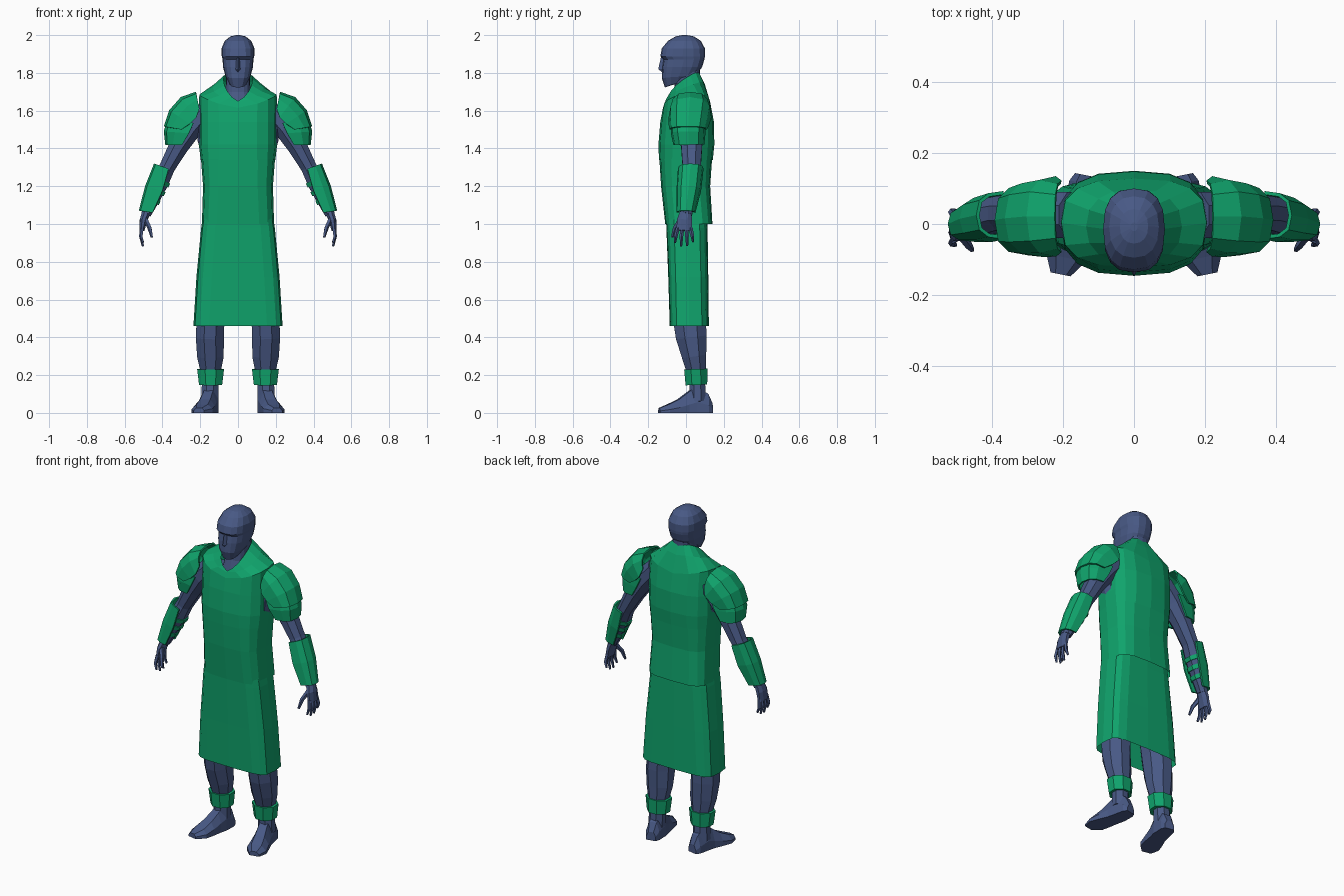
import bpy, bmesh, math
from mathutils import Vector


def material(name, rgb):
    m = bpy.data.materials.new(name)
    m.diffuse_color = (*rgb, 1)
    return m


SKIN = material("blue", (0.065, 0.10, 0.235))
CLOTH = material("green", (0.005, 0.37, 0.15))


def loft(name, rings, mat, closed=True, caps=True, mirror=False, thick=0):
    """Skin a row of equally long point loops."""
    bm = bmesh.new()
    rows = [[bm.verts.new(p) for p in r] for r in rings]
    n = len(rows[0])
    for a, b in zip(rows, rows[1:]):
        for i in range(n if closed else n - 1):
            j = (i + 1) % n
            bm.faces.new((a[i], a[j], b[j], b[i]))
    if caps:
        bm.faces.new(rows[0])
        bm.faces.new(rows[-1])
    bmesh.ops.recalc_face_normals(bm, faces=bm.faces)
    me = bpy.data.meshes.new(name)
    bm.to_mesh(me)
    bm.free()
    me.materials.append(mat)
    ob = bpy.data.objects.new(name, me)
    bpy.context.collection.objects.link(ob)
    if thick:
        s = ob.modifiers.new("thickness", 'SOLIDIFY')
        s.thickness = thick
        s.offset = 0
    if mirror:
        ob.modifiers.new("mirror", 'MIRROR')
    return ob


def ring(z, rx, front, back, p=0.75, tilt=0, lift=0, n=16):
    """Level body loop, front vertex first; tilt raises the back, lift the sides."""
    pts = []
    for i in range(n):
        a = 2 * math.pi * i / n
        s, c = math.sin(a), math.cos(a)
        s = 0 if abs(s) < 1e-6 else s
        c = 0 if abs(c) < 1e-6 else c
        x = rx * math.copysign(abs(s) ** p, s)
        y = (front + back) / 2 - (back - front) / 2 * math.copysign(abs(c) ** p, c)
        pts.append((x, y, z - tilt * c + lift * abs(s)))
    return pts


def tube(name, path, mat, n=8, caps=True):
    """Limb along (x, y, z, radius, y radius), mirrored to the other side."""
    rings = []
    for i, (x, y, z, ra, rb) in enumerate(path):
        t = Vector(path[min(i + 1, len(path) - 1)][:3]) - Vector(path[max(i - 1, 0)][:3])
        u = Vector((0, 1, 0)).cross(t).normalized()
        v = t.cross(u).normalized()
        rings.append([Vector((x, y, z)) + u * ra * math.cos(a) + v * rb * math.sin(a)
                      for a in (2 * math.pi * (k + 0.5) / n for k in range(n))])
    return loft(name, rings, mat, caps=caps, mirror=True)


def arch(name, sections, thick=0.01, n=7):
    """Armour shell: each section is apex x,z, edge x,z, front y, back y."""
    rings = []
    for ax, az, ex, ez, yf, yb in sections:
        row = []
        for k in range(n):
            a = math.pi * k / (n - 1)
            s = max(math.sin(a), 0) ** 0.8
            c = math.copysign(abs(math.cos(a)) ** 0.7, math.cos(a))
            row.append((ex + (ax - ex) * s, (yf + yb) / 2 - (yb - yf) / 2 * c, ez + (az - ez) * s))
        rings.append(row)
    return loft(name, rings, CLOTH, closed=False, caps=False, mirror=True, thick=thick)


# Head, nose and neck
loft("head", [
    ring(1.745, 0.045, -0.112, 0.02, tilt=0.022),
    ring(1.78, 0.066, -0.128, 0.055, tilt=0.008),
    ring(1.83, 0.079, -0.126, 0.085),
    ring(1.872, 0.082, -0.120, 0.098),
    ring(1.888, 0.086, -0.136, 0.10),
    ring(1.93, 0.087, -0.128, 0.10, 0.8),
    ring(1.97, 0.070, -0.095, 0.078, 0.85),
    ring(1.993, 0.040, -0.055, 0.042, 0.9),
    ring(2.0, 0.010, -0.020, 0.005, 1)], SKIN)
loft("nose", [
    [(-0.009, -0.115, 1.885), (0.009, -0.115, 1.885), (0, -0.132, 1.885)],
    [(-0.018, -0.115, 1.82), (0.018, -0.115, 1.82), (0, -0.147, 1.82)],
    [(-0.012, -0.115, 1.805), (0.012, -0.115, 1.805), (0, -0.128, 1.805)]], SKIN)
loft("neck", [ring(1.60, 0.085, -0.09, 0.08), ring(1.70, 0.066, -0.062, 0.07),
              ring(1.82, 0.062, -0.06, 0.075)], SKIN)

# Trunk that shows at the armholes
loft("trunk", [ring(1.34, 0.185, -0.07, 0.08), ring(1.44, 0.214, -0.078, 0.085),
               ring(1.55, 0.222, -0.07, 0.085), ring(1.62, 0.19, -0.05, 0.07)], SKIN)

# Tunic: chest with V collar, waist and skirt
loft("tunic_chest", [
    ring(1.72, 0.077, -0.105, 0.075, 0.9, tilt=0.07, lift=0.045),
    ring(1.695, 0.135, -0.112, 0.098, 0.85, tilt=0.05, lift=0.028),
    ring(1.63, 0.205, -0.122, 0.128, 0.72, tilt=0.015, lift=0.055),
    ring(1.54, 0.207, -0.136, 0.148, 0.75),
    ring(1.42, 0.207, -0.146, 0.150, 0.75),
    ring(1.34, 0.198, -0.143, 0.142, 0.7)], CLOTH, caps=False)
loft("tunic_waist", [
    ring(1.345, 0.196, -0.141, 0.138, 0.65),
    ring(1.20, 0.185, -0.132, 0.128, 0.6),
    ring(1.00, 0.191, -0.110, 0.140, 0.55)], CLOTH, caps=False)
loft("skirt", [
    ring(1.03, 0.187, -0.106, 0.112, 0.5),
    ring(0.98, 0.195, -0.104, 0.114, 0.5),
    ring(0.72, 0.220, -0.094, 0.118, 0.48),
    ring(0.46, 0.236, -0.086, 0.121, 0.45)], CLOTH, caps=False)

# Arms
tube("arm", [
    (0.17, 0.025, 1.60, 0.060, 0.070), (0.25, 0.025, 1.51, 0.066, 0.070),
    (0.315, 0.030, 1.41, 0.056, 0.060), (0.375, 0.030, 1.30, 0.045, 0.052),
    (0.415, 0.020, 1.22, 0.051, 0.054), (0.455, 0.008, 1.13, 0.042, 0.044),
    (0.487, 0.000, 1.05, 0.028, 0.034)], SKIN)

# Shoulder armour, two overlapping plates per side
arch("upper_shoulder_plate", [
    (0.222, 1.695, 0.205, 1.61, -0.075, 0.118), (0.30, 1.668, 0.22, 1.565, -0.087, 0.130),
    (0.36, 1.60, 0.255, 1.53, -0.088, 0.120), (0.388, 1.515, 0.30, 1.50, -0.083, 0.106)])
arch("lower_shoulder_plate", [
    (0.37, 1.55, 0.235, 1.535, -0.072, 0.098), (0.388, 1.49, 0.26, 1.48, -0.075, 0.098),
    (0.380, 1.42, 0.295, 1.42, -0.062, 0.092)])

# Bracers with inner straps
arch("bracer", [
    (0.440, 1.318, 0.367, 1.292, -0.038, 0.088), (0.487, 1.20, 0.40, 1.175, -0.046, 0.075),
    (0.520, 1.07, 0.452, 1.060, -0.045, 0.045)])
for i, (x, y, z, r) in enumerate([(0.412, 0.021, 1.225, 0.057), (0.433, 0.014, 1.178, 0.053),
                                  (0.455, 0.008, 1.13, 0.048)]):
    tube(f"bracer_strap_{i + 1}", [(x - 0.005, y, z + 0.011, r, r), (x + 0.005, y, z - 0.011, r, r)], CLOTH)

# Hands
tube("palm", [(0.485, 0.0, 1.065, 0.024, 0.032), (0.500, -0.008, 1.02, 0.022, 0.043),
              (0.509, -0.010, 0.965, 0.014, 0.044)], SKIN)
for i, (y, spread, tip) in enumerate([(-0.043, -0.016, 0.90), (-0.020, -0.006, 0.882),
                                      (0.003, 0.003, 0.885), (0.024, 0.014, 0.905)]):
    tube(f"finger_{i + 1}", [(0.508, y, 0.98, 0.011, 0.012), (0.514, y + spread * 0.7, 0.935, 0.010, 0.010),
                             (0.503, y + spread, tip, 0.006, 0.006)], SKIN, n=5)
tube("thumb", [(0.492, -0.025, 1.03, 0.014, 0.015), (0.468, -0.058, 0.98, 0.012, 0.012),
               (0.456, -0.073, 0.93, 0.007, 0.007)], SKIN, n=5)

# Legs and anklets
tube("leg", [
    (0.10, 0.01, 1.02, 0.085, 0.090), (0.12, 0.01, 0.75, 0.090, 0.090),
    (0.145, 0.018, 0.50, 0.080, 0.094), (0.149, 0.028, 0.40, 0.080, 0.088),
    (0.146, 0.043, 0.30, 0.076, 0.070), (0.145, 0.055, 0.22, 0.058, 0.056),
    (0.147, 0.060, 0.15, 0.048, 0.045), (0.150, 0.062, 0.06, 0.050, 0.048)], SKIN)
tube("anklet", [(0.145, 0.052, 0.232, 0.077, 0.067), (0.145, 0.055, 0.148, 0.066, 0.062)], CLOTH)

# Feet, lofted heel to toe and turned outward
foot = []
for x, y, w, h in [(0.138, 0.138, 0.028, 0.05), (0.142, 0.115, 0.040, 0.10), (0.150, 0.05, 0.046, 0.14),
                   (0.160, 0.01, 0.046, 0.11), (0.175, -0.04, 0.052, 0.072),
                   (0.191, -0.095, 0.056, 0.045), (0.207, -0.142, 0.028, 0.026)]:
    foot.append([(x + a * w, y + a * w * 0.2, h * b) for a, b in
                 ((-1, 0), (-1, 0.5), (-0.55, 1), (0.5, 1), (1, 0.4), (1, 0))])
loft("foot", foot, SKIN, mirror=True)
